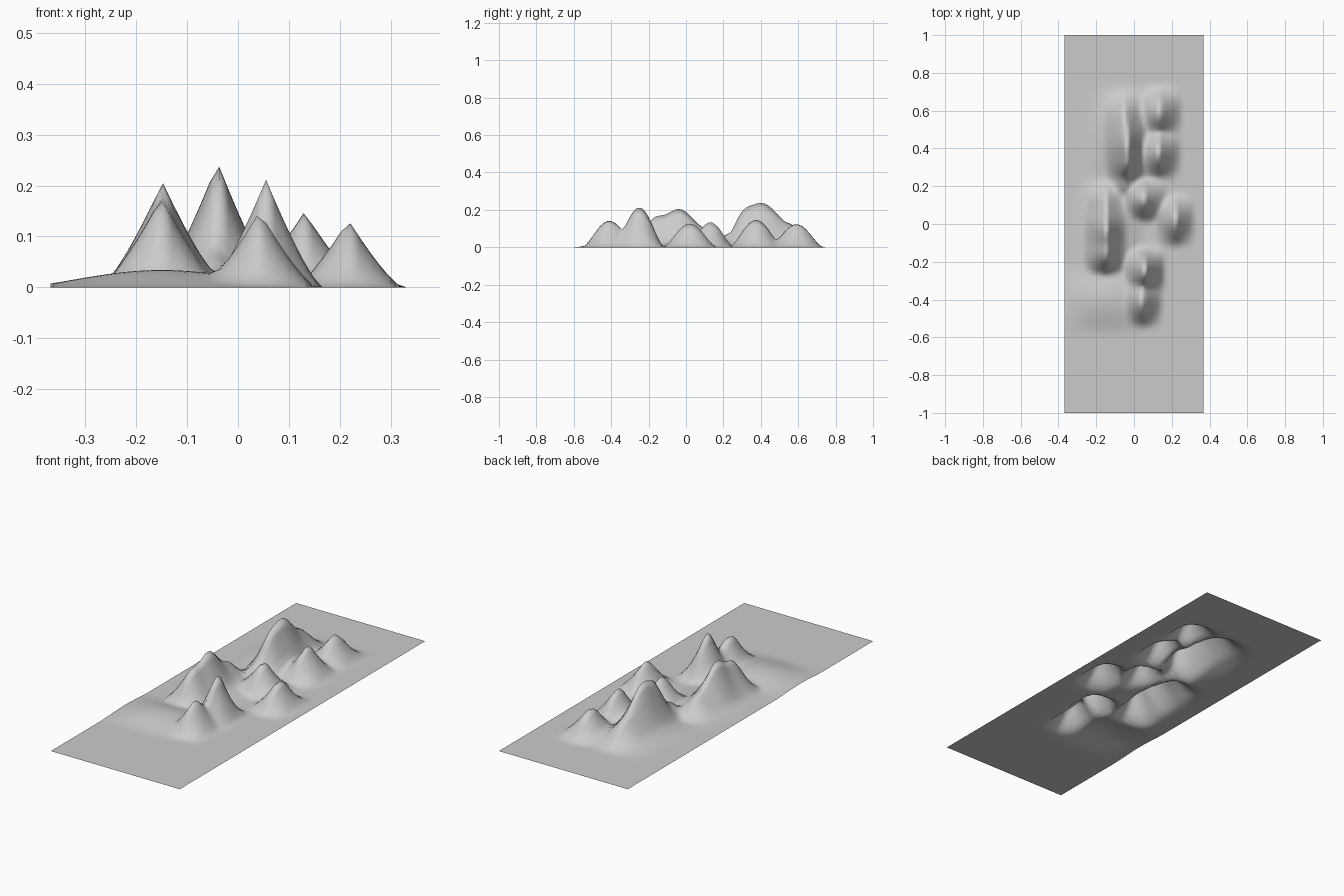
import bpy, bmesh

WIDTH, LENGTH = 0.736, 2.0

# peaks: x, y, height, half-width in x, half-width in y
PEAKS = [
    (0.042, -0.41, 0.150, 0.11, 0.15),    # front pair
    (0.055, -0.25, 0.214, 0.11, 0.14),
    (-0.148, -0.04, 0.206, 0.12, 0.20),   # left massif
    (-0.152, -0.16, 0.165, 0.12, 0.13),
    (-0.15, 0.10, 0.10, 0.12, 0.15),
    (0.217, 0.02, 0.132, 0.105, 0.15),    # right hill
    (0.05, 0.13, 0.14, 0.13, 0.13),       # middle hill
    (-0.05, 0.23, 0.075, 0.10, 0.11),
    (-0.04, 0.40, 0.245, 0.12, 0.22),     # highest massif
    (-0.04, 0.31, 0.165, 0.10, 0.11),
    (-0.05, 0.54, 0.13, 0.13, 0.19),
    (0.13, 0.375, 0.148, 0.12, 0.15),     # back right pair
    (0.135, 0.59, 0.132, 0.12, 0.15),
]
# broad, rounded low swells
SWELLS = [
    (-0.15, -0.40, 0.034, 0.30, 0.20),
    (-0.13, 0.00, 0.040, 0.20, 0.28),
    (-0.06, 0.48, 0.045, 0.20, 0.27),
]


def bell(t):
    return max(0.0, 1 - t * t) ** 2


def height(x, y):
    total = 0.0
    for px, py, h, rx, ry in PEAKS:
        cone = max(0.0, 1 - abs(x - px) / rx) ** 1.25
        total += (h * cone * bell((y - py) / ry)) ** 3
    for px, py, h, rx, ry in SWELLS:
        total += (h * bell((x - px) / rx) * bell((y - py) / ry)) ** 3
    return total ** (1 / 3)


# terrain sheet: a grid raised into mountains
bm = bmesh.new()
bmesh.ops.create_grid(bm, x_segments=40, y_segments=100, size=1.0)
for v in bm.verts:
    v.co.x *= WIDTH / 2
    v.co.y *= LENGTH / 2
    v.co.z = height(v.co.x, v.co.y)
for f in bm.faces:
    f.smooth = True
mesh = bpy.data.meshes.new("mountain_terrain")
bm.to_mesh(mesh)
bm.free()

grey = bpy.data.materials.new("light_grey")
grey.diffuse_color = (0.6, 0.6, 0.6, 1)
mesh.materials.append(grey)
bpy.context.collection.objects.link(bpy.data.objects.new("mountain_terrain", mesh))
